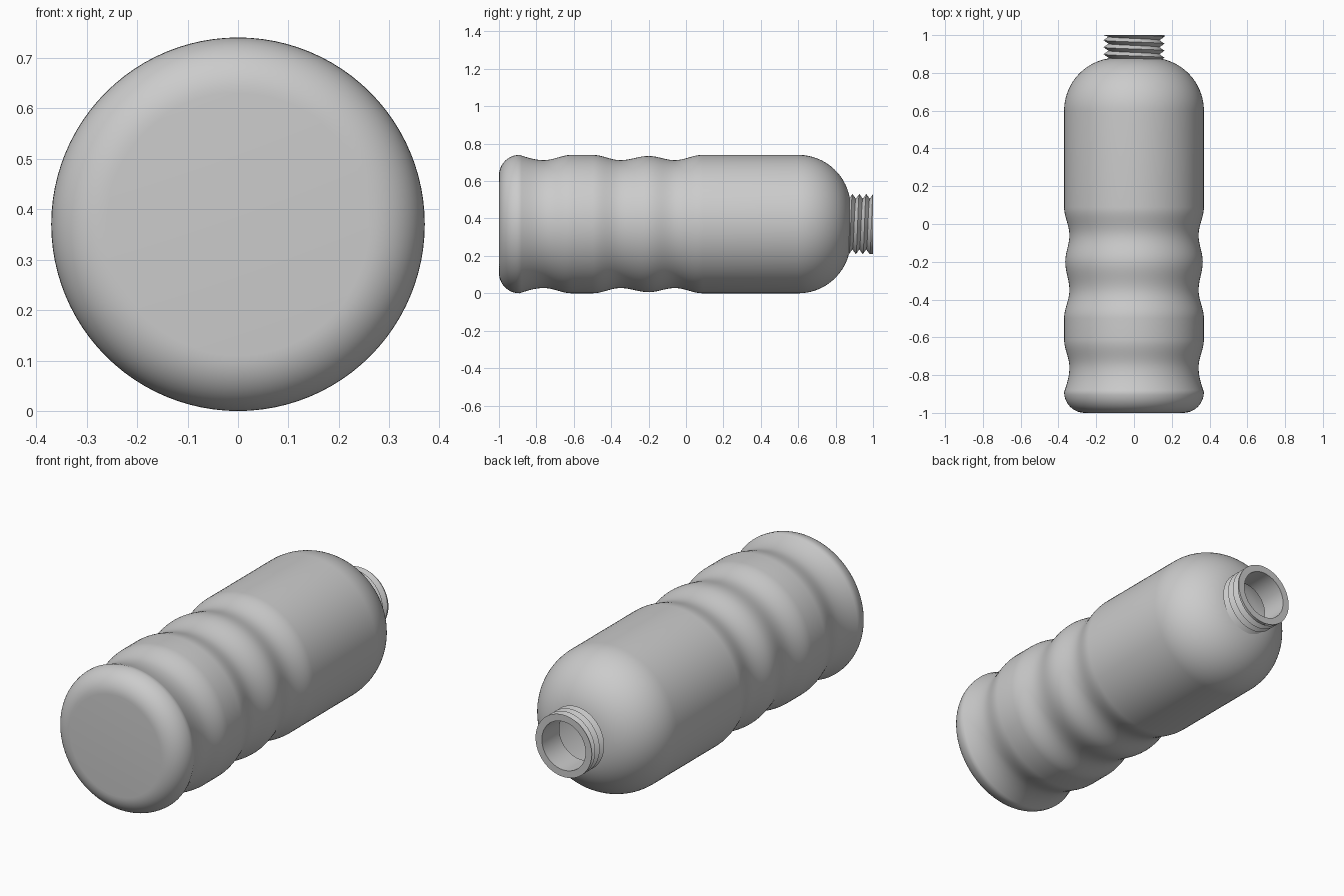
import bpy
import bmesh
from math import sin, cos, pi, acos, radians
from mathutils import Vector

cube = bpy.data.objects.get("Cube")
if cube:
    bpy.data.objects.remove(cube, do_unlink=True)

RADIUS = 0.37
SEGMENTS = 96
AXIS = Vector((0, 0, RADIUS))

grey = bpy.data.materials.new("plain grey")
grey.use_nodes = True
colour = (0.6, 0.6, 0.6, 1)
grey.diffuse_color = colour
grey.node_tree.nodes["Principled BSDF"].inputs["Base Color"].default_value = colour


def finish(bm, name):
    """Turn a bmesh into a smooth, grey object."""
    bmesh.ops.remove_doubles(bm, verts=bm.verts, dist=0.0002)
    bmesh.ops.recalc_face_normals(bm, faces=bm.faces)
    mesh = bpy.data.meshes.new(name)
    bm.to_mesh(mesh)
    bm.free()
    mesh.materials.append(grey)
    obj = bpy.data.objects.new(name, mesh)
    bpy.context.collection.objects.link(obj)
    bpy.ops.object.select_all(action='DESELECT')
    obj.select_set(True)
    bpy.context.view_layer.objects.active = obj
    bpy.ops.object.shade_smooth_by_angle(angle=radians(32))
    return obj


def ease(t):
    return (1 - cos(pi * t)) / 2


# Grip rings: (y, radius) of each crest and groove
RINGS = [(-0.89, 0.37), (-0.76, 0.342), (-0.61, 0.37), (-0.5, 0.37), (-0.35, 0.342),
         (-0.2, 0.364), (-0.06, 0.342), (0.09, 0.37), (0.6, 0.37)]


def outline(inset, mouth):
    """Bottle wall as (radius, y) from base centre to the neck opening."""
    pts = [(0, -1 + inset)]
    # Rounded base corner
    corner = 0.11 - inset
    for i in range(13):
        a = pi / 2 * i / 12
        pts.append((0.26 + corner * sin(a), -0.89 - corner * cos(a)))
    # Grip rings and straight side
    for n, ((y0, r0), (y1, r1)) in enumerate(zip(RINGS, RINGS[1:])):
        steps = 1 if r0 == r1 else 12
        for i in range(1, steps + 1):
            t = i / steps
            blend = sin(t * pi / 2) if n == 0 else ease(t)
            pts.append((r0 + (r1 - r0) * blend - inset, y0 + (y1 - y0) * t))
    # Domed shoulder
    dome = 0.28 - inset
    end = acos((mouth - 0.09) / dome)
    for i in range(1, 25):
        a = end * i / 24
        pts.append((0.09 + dome * cos(a), 0.6 + dome * sin(a)))
    return pts


# Hollow bottle with neck tube and flat rim
CORE, BORE, PEAK, TOP = 0.132, 0.125, 0.161, 1.0
profile = outline(0, CORE) + [(CORE, TOP - 0.005), (PEAK, TOP), (BORE, TOP)]
profile += reversed(outline(0.02, BORE))
bm = bmesh.new()
verts = [bm.verts.new((r, y, RADIUS)) for r, y in profile]
edges = [bm.edges.new(pair) for pair in zip(verts, verts[1:])]
bmesh.ops.spin(bm, geom=verts + edges, cent=AXIS, axis=(0, 1, 0),
               angle=2 * pi, steps=SEGMENTS)
finish(bm, "bottle_body")

# Helical screw thread around the neck
PITCH, START, ROOT = 0.037, 0.862, 0.135
bm = bmesh.new()
rows = []
for k in range(-2, 9):
    row = []
    for i in range(SEGMENTS + 1):
        a = 2 * pi * i / SEGMENTS
        y = START + PITCH * (k / 2 + i / SEGMENTS)
        r = PEAK if k % 2 else ROOT
        if y >= TOP:
            y, r = TOP, PEAK
        elif y < START:
            y, r = START, ROOT
        row.append(bm.verts.new((r * cos(a), y, RADIUS + r * sin(a))))
    rows.append(row)
for low, high in zip(rows, rows[1:]):
    for i in range(SEGMENTS):
        bm.faces.new((low[i], low[i + 1], high[i + 1], high[i]))
finish(bm, "neck_thread")
